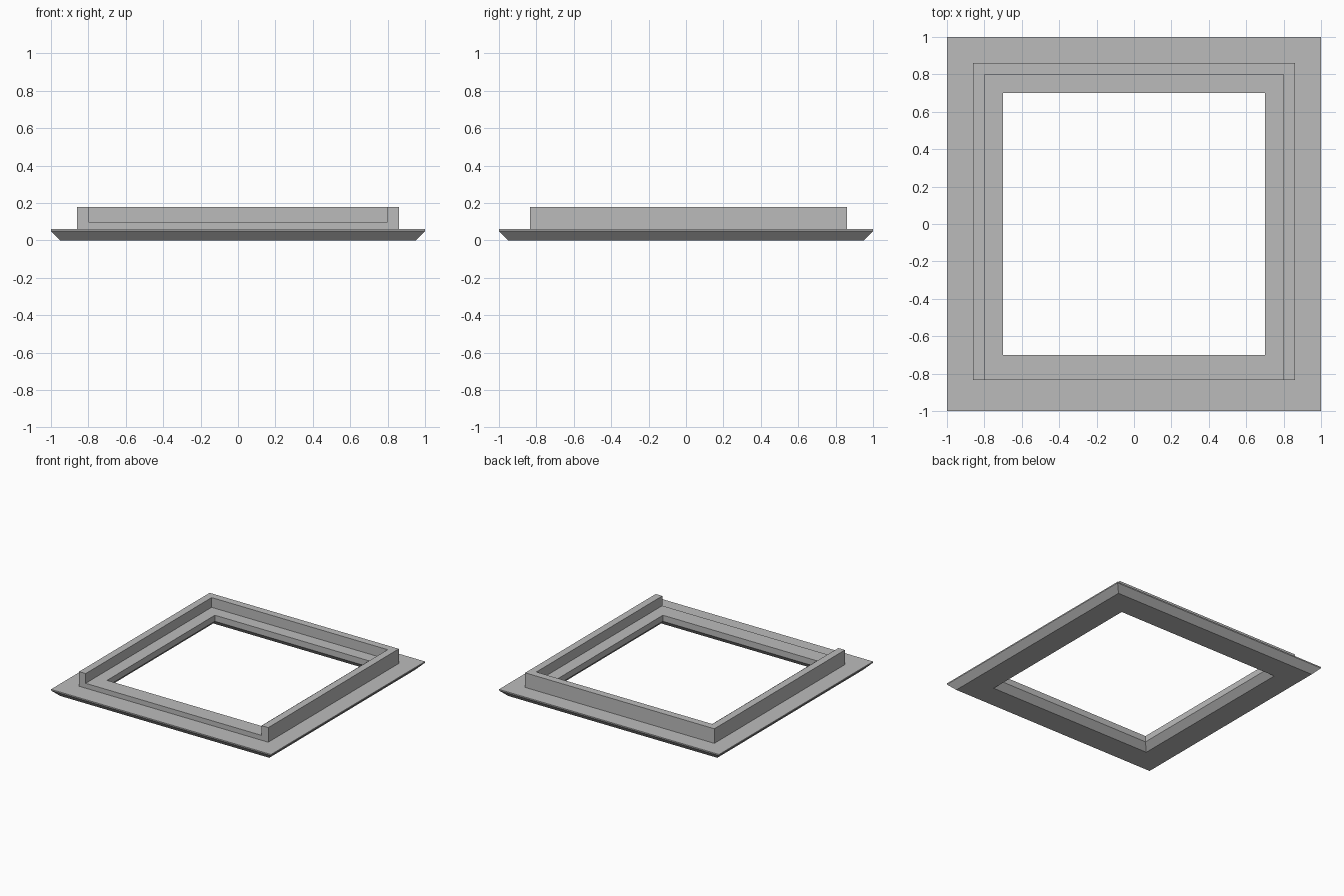
import bpy, bmesh

if "Cube" in bpy.data.objects:
    bpy.data.objects.remove(bpy.data.objects["Cube"], do_unlink=True)

grey = bpy.data.materials.new("plain grey")
grey.use_nodes = True
colour = (0.5, 0.5, 0.5, 1)
grey.diffuse_color = colour
grey.node_tree.nodes["Principled BSDF"].inputs["Base Color"].default_value = colour

FRONT = 0.835  # flush front end of the collar and its open lip

# Closed section as rectangular rings: half width, front depth, height
section = [
    (0.75, 0.75, 0.0),     # underside, hole edge
    (0.95, 0.95, 0.0),     # underside, outer edge
    (1.0, 1.0, 0.05),      # flange chamfer
    (1.0, 1.0, 0.06),      # flange top
    (0.86, FRONT, 0.06),   # collar foot
    (0.86, FRONT, 0.18),   # lip top, outside
    (0.80, FRONT, 0.18),   # lip top, inside
    (0.80, FRONT, 0.10),   # ledge, outside
    (0.70, 0.70, 0.10),    # ledge, inside
    (0.70, 0.70, 0.05),    # hole chamfer
]
FOOT, LIP_OUT, LIP_IN, LEDGE = 4, 5, 6, 7

bm = bmesh.new()
rings = [[bm.verts.new(p) for p in
          ((-w, -f, z), (w, -f, z), (w, w, z), (-w, w, z))]
         for w, f, z in section]

# Frame sides, leaving the lip open at the front
for i, ring in enumerate(rings):
    nxt = rings[(i + 1) % len(rings)]
    for side in range(4):
        if side == 0 and i in (FOOT, LIP_OUT, LIP_IN):
            continue
        k = (side + 1) % 4
        bm.faces.new((ring[side], ring[k], nxt[k], nxt[side]))

# Single U-shaped front face joins the ledge and both lip ends
levels = (FOOT, LIP_OUT, LIP_IN, LEDGE)
bm.faces.new([rings[n][1] for n in levels] +
             [rings[n][0] for n in reversed(levels)])
bmesh.ops.recalc_face_normals(bm, faces=bm.faces)

mesh = bpy.data.meshes.new("flanged_frame")
bm.to_mesh(mesh)
bm.free()
mesh.materials.append(grey)
frame = bpy.data.objects.new("flanged_frame", mesh)
bpy.context.collection.objects.link(frame)
